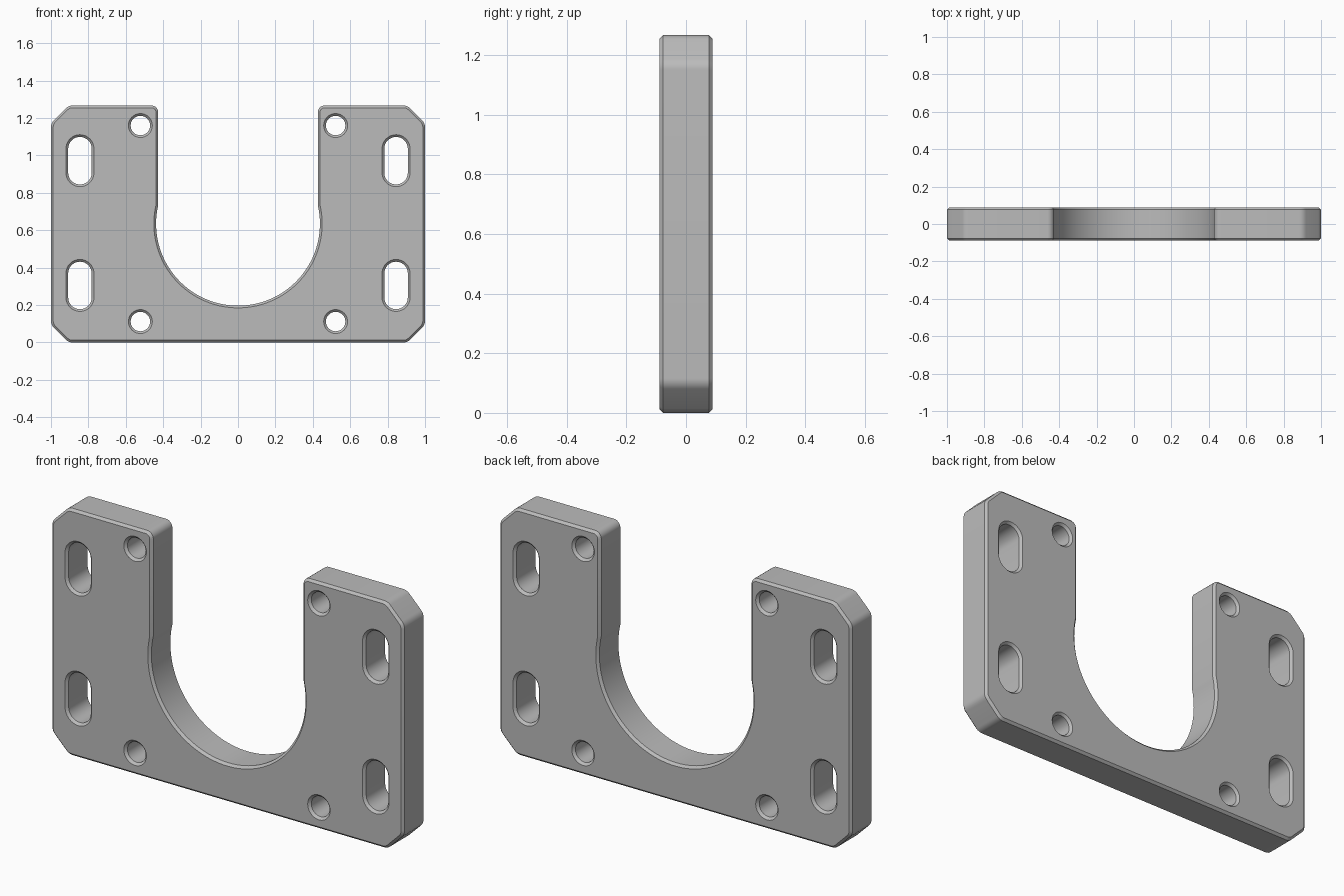
import bpy, bmesh, math
from mathutils import Vector

cube = bpy.data.objects.get("Cube")
if cube:
    bpy.data.objects.remove(cube)

HEIGHT = 1.267
HALF_DEPTH = 0.089
CHAMFER = 0.012
CORNER = 0.095
BORE_RADIUS, BORE_Z = 0.438, 0.635
GAP = 0.427

grey = bpy.data.materials.new("machined_grey")
grey.use_nodes = True
colour = (0.5, 0.5, 0.5, 1)
grey.diffuse_color = colour
grey.node_tree.nodes["Principled BSDF"].inputs["Base Color"].default_value = colour


def fillet(before, corner, after, radius, steps=6):
    """Rounded corner as an arc tangent to both neighbouring edges."""
    u, v = (before - corner).normalized(), (after - corner).normalized()
    half = u.angle(v) / 2
    centre = corner + (u + v).normalized() * radius / math.sin(half)
    reach = radius / math.tan(half)
    a, b = corner + u * reach - centre, corner + v * reach - centre
    return [centre + a.lerp(b, i / steps).normalized() * radius for i in range(steps + 1)]


def plate_outline():
    """Right half of the plate edge, counter-clockwise, then its mirror."""
    start = math.acos(GAP / BORE_RADIUS)
    mouth = Vector((GAP, BORE_Z + BORE_RADIUS * math.sin(start)))
    corners = [Vector(p) for p in (
        (0, 0), (1 - CORNER, 0), (1, CORNER), (1, HEIGHT - CORNER),
        (1 - CORNER, HEIGHT), (GAP, HEIGHT))] + [mouth]
    half = []
    for i in range(1, 6):
        radius = 0.035 if i == 5 else 0.05
        half += fillet(*corners[i - 1:i + 2], radius)
    steps = 40
    for i in range(steps + 1):
        a = start + (-math.pi / 2 - start) * i / steps
        half.append(Vector((BORE_RADIUS * math.cos(a), BORE_Z + BORE_RADIUS * math.sin(a))))
    return half + [Vector((-p.x, p.y)) for p in reversed(half[:-1])]


def hole_outline(x, z, radius, stretch=0.0, steps=16):
    """Clockwise round hole, or an upright slot when stretched."""
    points = []
    for side in (1, -1):
        for i in range(steps + (1 if stretch else 0)):
            a = (0 if side > 0 else math.pi) + math.pi * i / steps
            points.append(Vector((x + radius * math.cos(a),
                                  z + side * stretch + radius * math.sin(a))))
    return points[::-1]


def inset(points, distance):
    """Move a loop into the material, to its left, with mitred corners."""
    result = []
    for i, p in enumerate(points):
        d1 = (p - points[i - 1]).normalized()
        d2 = (points[(i + 1) % len(points)] - p).normalized()
        n1, n2 = Vector((-d1.y, d1.x)), Vector((-d2.y, d2.x))
        result.append(p + (n1 + n2) * distance / (1 + n1.dot(n2)))
    return result


# Plate edge, four bolt holes and four mounting slots
loops = [plate_outline()]
for side in (-1, 1):
    for z in (0.112, 1.16):
        loops.append(hole_outline(side * 0.522, z, 0.052))
    for z in (0.305, 0.972):
        loops.append(hole_outline(side * 0.845, z, 0.063, 0.064))

# Walls with chamfered rims around every loop
bm = bmesh.new()
caps = ([], [])
levels = ((-HALF_DEPTH, CHAMFER), (-HALF_DEPTH + CHAMFER, 0),
          (HALF_DEPTH - CHAMFER, 0), (HALF_DEPTH, CHAMFER))
for loop in loops:
    rings = [[bm.verts.new((p.x, y, p.y)) for p in inset(loop, d)] for y, d in levels]
    count = len(loop)
    for low, high in zip(rings, rings[1:]):
        for i in range(count):
            j = (i + 1) % count
            bm.faces.new((low[i], low[j], high[j], high[i]))
    for cap, ring in zip(caps, (rings[0], rings[-1])):
        cap += [bm.edges.get((ring[i - 1], ring[i])) for i in range(count)]

# Flat front and back faces
for cap, facing in zip(caps, (-1, 1)):
    bmesh.ops.triangle_fill(bm, edges=cap, use_beauty=True, normal=(0, facing, 0))
bmesh.ops.recalc_face_normals(bm, faces=bm.faces)

mesh = bpy.data.meshes.new("mounting_plate")
bm.to_mesh(mesh)
bm.free()
mesh.materials.append(grey)
plate = bpy.data.objects.new("mounting_plate", mesh)
bpy.context.collection.objects.link(plate)
bpy.ops.object.select_all(action='DESELECT')
plate.select_set(True)
bpy.context.view_layer.objects.active = plate
bpy.ops.object.shade_smooth_by_angle(angle=math.radians(30))
